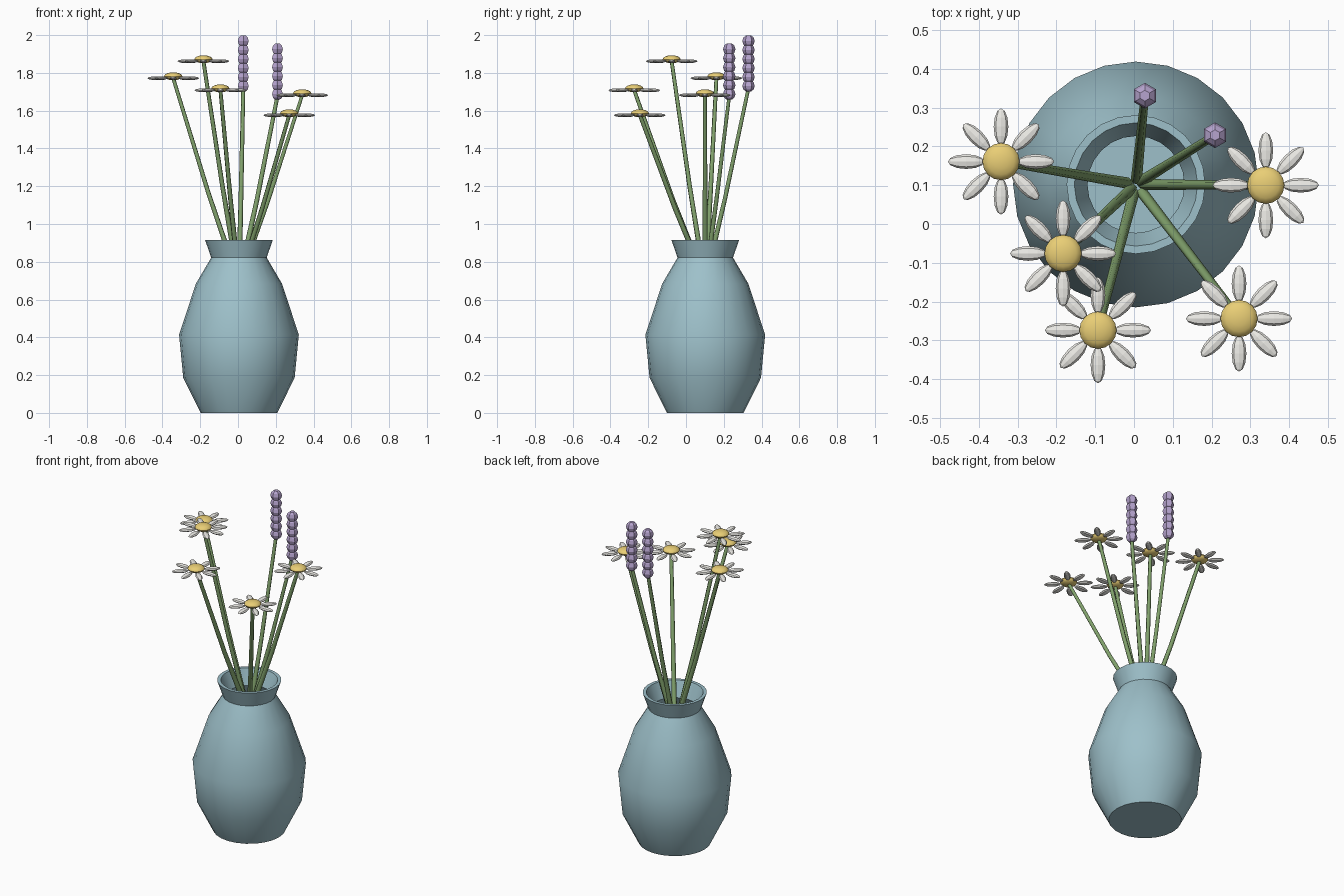
import bpy, bmesh
from math import cos, sin, pi, radians
from mathutils import Matrix, Vector

if "Cube" in bpy.data.objects:
    bpy.data.objects.remove(bpy.data.objects["Cube"])


def material(name, rgb):
    m = bpy.data.materials.new(name)
    m.diffuse_color = (*rgb, 1)
    m.use_nodes = True
    m.node_tree.nodes["Principled BSDF"].inputs["Base Color"].default_value = m.diffuse_color
    return m


BLUE = material("glaze", (0.34, 0.53, 0.59))
GREEN = material("stem_green", (0.22, 0.36, 0.15))
WHITE = material("petal_white", (0.85, 0.84, 0.80))
YELLOW = material("centre_yellow", (0.82, 0.62, 0.18))
PURPLE = material("lavender", (0.47, 0.37, 0.62))
CX, CY = 0.005, 0.102          # vase axis


def finish(bm, name, mat, angle=None):
    bmesh.ops.recalc_face_normals(bm, faces=bm.faces)
    me = bpy.data.meshes.new(name)
    bm.to_mesh(me)
    bm.free()
    ob = bpy.data.objects.new(name, me)
    bpy.context.collection.objects.link(ob)
    me.materials.append(mat)
    if angle:
        bpy.ops.object.select_all(action='DESELECT')
        ob.select_set(True)
        bpy.context.view_layer.objects.active = ob
        bpy.ops.object.shade_smooth_by_angle(angle=radians(angle))
    return ob


def lathe(bm, profile, sides, centre, turn=0.0):
    """Revolve (radius, z) points about a vertical axis and cap both ends."""
    c = Vector(centre)
    rings = [[bm.verts.new(c + Vector((r * cos(turn + 2 * pi * i / sides),
                                       r * sin(turn + 2 * pi * i / sides), z)))
              for i in range(sides)] for r, z in profile]
    for a, b in zip(rings, rings[1:]):
        for i in range(sides):
            j = (i + 1) % sides
            bm.faces.new((a[i], a[j], b[j], b[i]))
    bm.faces.new(rings[0])
    bm.faces.new(rings[-1])


def stem(name, head):
    """Tapering six-sided stem with one soft bend."""
    base_z = 0.75
    cu = bpy.data.curves.new(name, 'CURVE')
    cu.dimensions = '3D'
    cu.bevel_depth = 1.0
    cu.bevel_resolution = 1
    cu.use_fill_caps = True
    sp = cu.splines.new('POLY')
    sp.points.add(2)
    for p, f, h, r in zip(sp.points, (0.06, 0.46, 1), (0, 0.4, 1), (0.0145, 0.0125, 0.0105)):
        p.co = (CX + f * (head[0] - CX), CY + f * (head[1] - CY),
                base_z + h * (head[2] - base_z), 1)
        p.radius = r
    cu.materials.append(GREEN)
    ob = bpy.data.objects.new(name, cu)
    bpy.context.collection.objects.link(ob)
    bpy.ops.object.select_all(action='DESELECT')
    ob.select_set(True)
    bpy.context.view_layer.objects.active = ob
    bpy.ops.object.convert(target='MESH')


# Vase: outer wall, rim, then the inner wall down to the floor
bm = bmesh.new()
lathe(bm, [(0.203, 0), (0.295, 0.186), (0.317, 0.414), (0.228, 0.684), (0.147, 0.822),
           (0.179, 0.915), (0.159, 0.915), (0.125, 0.822), (0.207, 0.675),
           (0.295, 0.41), (0.275, 0.19), (0.19, 0.02)], 24, (CX, CY, 0))
finish(bm, "vase", BLUE, 30)

# Daisies
daisies = [(-0.343, 0.161, 1.772), (0.340, 0.100, 1.682), (-0.183, -0.076, 1.862),
           (-0.093, -0.274, 1.708), (0.271, -0.244, 1.576)]
for n, pos in enumerate(daisies, 1):
    stem(f"daisy_stem_{n}", pos)
    petals = bmesh.new()
    for k in range(8):
        # long axis of each flattened ball points outward
        m = (Matrix.Translation(pos) @ Matrix.Rotation(k * pi / 4, 4, 'Z')
             @ Matrix.Translation((0.09, 0, 0)) @ Matrix.Diagonal((0.047, 0.019, 0.010, 1))
             @ Matrix.Rotation(pi / 2, 4, 'Y'))
        bmesh.ops.create_uvsphere(petals, u_segments=8, v_segments=6, radius=1, matrix=m)
    finish(petals, f"daisy_petals_{n}", WHITE)
    centre = bmesh.new()
    m = Matrix.Translation(Vector(pos) + Vector((0, 0, 0.010))) @ Matrix.Diagonal((0.048, 0.048, 0.021, 1))
    bmesh.ops.create_uvsphere(centre, u_segments=16, v_segments=8, radius=1, matrix=m)
    finish(centre, f"daisy_centre_{n}", YELLOW, 40)

# Lavender spikes: stacked six-sided beads
for n, (x, y, z) in enumerate([(0.028, 0.331, 1.70), (0.209, 0.229, 1.657)], 1):
    stem(f"lavender_stem_{n}", (x, y, z + 0.02))
    bm = bmesh.new()
    for k in range(6):
        zc = 0.031 + k * 0.0475
        lathe(bm, [(0.014, zc - 0.030), (0.027, zc - 0.019), (0.033, zc),
                   (0.027, zc + 0.019), (0.014, zc + 0.030)], 6, (x, y, z), pi / 6)
    finish(bm, f"lavender_spike_{n}", PURPLE)
